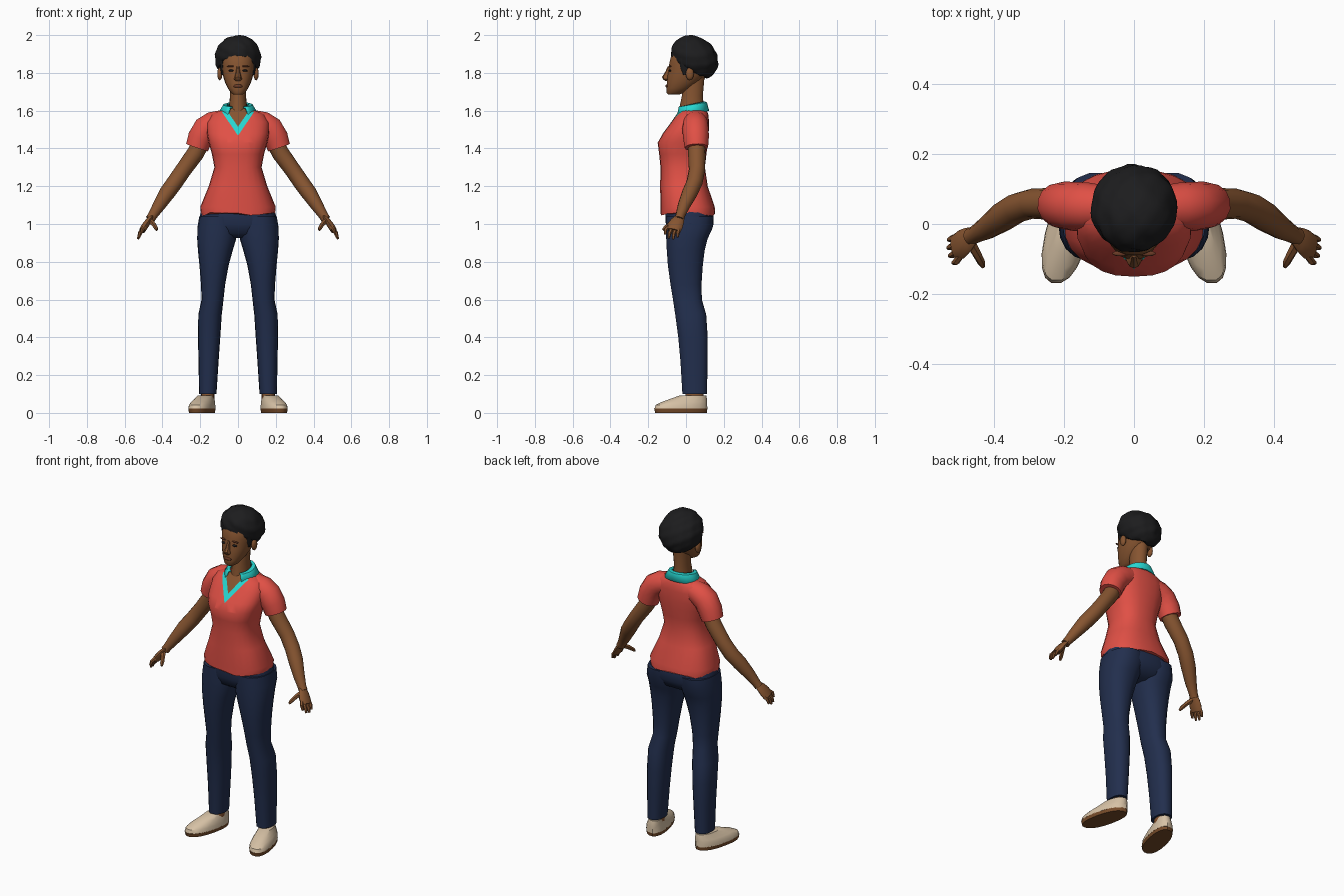
import bpy, bmesh, math, random
from mathutils import Vector

cube = bpy.data.objects.get("Cube")
if cube:
    bpy.data.objects.remove(cube, do_unlink=True)
random.seed(4)


def material(name, rgb):
    m = bpy.data.materials.new(name)
    m.use_nodes = True
    m.diffuse_color = (*rgb, 1)
    m.node_tree.nodes["Principled BSDF"].inputs["Base Color"].default_value = (*rgb, 1)
    return m


SKIN = material("brown skin", (0.24, 0.09, 0.03))
LIP = material("dark lip", (0.15, 0.045, 0.02))
HAIR = material("black hair", (0.012, 0.012, 0.013))
RED = material("red shirt", (0.75, 0.08, 0.06))
CYAN = material("cyan trim", (0.02, 0.68, 0.64))
NAVY = material("navy trousers", (0.016, 0.028, 0.075))
CREAM = material("cream shoe", (0.68, 0.54, 0.38))
SOLE = material("brown sole", (0.18, 0.07, 0.022))


def finish(name, bm, *mats, angle=40):
    bmesh.ops.recalc_face_normals(bm, faces=bm.faces)
    me = bpy.data.meshes.new(name)
    bm.to_mesh(me)
    bm.free()
    ob = bpy.data.objects.new(name, me)
    bpy.context.collection.objects.link(ob)
    for m in mats:
        me.materials.append(m)
    bpy.ops.object.select_all(action="DESELECT")
    ob.select_set(True)
    bpy.context.view_layer.objects.active = ob
    bpy.ops.object.shade_smooth_by_angle(angle=math.radians(angle))
    return ob


def skin_rings(rings, closed=True):
    """Bridge a list of point rings into a mesh, capped when closed."""
    bm = bmesh.new()
    vs = [[bm.verts.new(p) for p in r] for r in rings]
    n = len(vs[0])
    for a, b in zip(vs, vs[1:]):
        for i in range(n if closed else n - 1):
            j = (i + 1) % n
            bm.faces.new((a[i], a[j], b[j], b[i]))
    if closed:
        bm.faces.new(vs[0])
        bm.faces.new(vs[-1])
    return bm


def power(v, e):
    return math.copysign(abs(v) ** (2 / e), v)


def loft(rings, n=18, e=2.0, s=1, shear=0):
    """Level rings: centre x, height, half width, front y, back y."""
    out = []
    for cx, z, hw, yf, yb in rings:
        ring = []
        for i in range(n):
            a = math.tau * i / n
            y = (yf + yb) / 2 + (yb - yf) / 2 * power(math.sin(a), e)
            ring.append((s * (cx + hw * power(math.cos(a), e) + shear * y), y, z))
        out.append(ring)
    return skin_rings(out)


def tube(path, n=10, s=1, flat=1.0):
    """Round limb along points (x, y, z, radius)."""
    pts = [Vector(p[:3]) for p in path]
    out = []
    for i, p in enumerate(pts):
        t = (pts[min(i + 1, len(pts) - 1)] - pts[max(i - 1, 0)]).normalized()
        u = (Vector((0, 1, 0)) - t * t.y).normalized()
        v = t.cross(u)
        r = path[i][3]
        ring = [p + r * (math.cos(math.tau * k / n) * u + flat * math.sin(math.tau * k / n) * v)
                for k in range(n)]
        out.append([(s * q.x, q.y, q.z) for q in ring])
    return skin_rings(out)


def ball(centre, size, sub=2):
    bm = bmesh.new()
    bmesh.ops.create_icosphere(bm, subdivisions=sub, radius=1)
    for v in bm.verts:
        v.co = Vector(c + d * k for c, d, k in zip(centre, v.co, size))
    return bm


# Shirt body with a V neck cut into its front
bm = loft([(0, 1.05, .195, -.135, .155), (0, 1.09, .2, -.135, .152), (0, 1.2, .155, -.137, .115),
           (0, 1.3, .125, -.135, .1), (0, 1.37, .138, -.142, .108), (0, 1.43, .155, -.15, .116),
           (0, 1.48, .165, -.122, .12), (0, 1.54, .165, -.078, .122), (0, 1.58, .14, -.05, .118),
           (0, 1.605, .085, -.03, .108), (0, 1.62, .05, -.02, .09)], n=24, e=2.5)
SLOPE, OUTER, INNER = .68, 1.468, 1.515
for s in (1, -1):
    for tip in (OUTER, INNER):
        faces = [f for f in bm.faces if f.calc_center_median().y < -.02
                 and f.calc_center_median().z > 1.44]
        geom = faces + list({e for f in faces for e in f.edges}) + list({v for f in faces for v in f.verts})
        bmesh.ops.bisect_plane(bm, geom=geom, plane_co=(0, 0, tip), plane_no=(s, 0, -SLOPE))
for f in bm.faces:
    c = f.calc_center_median()
    if c.y < -.015:
        f.material_index = 2 if abs(c.x) < SLOPE * (c.z - INNER) else \
            1 if abs(c.x) < SLOPE * (c.z - OUTER) else 0
for v in bm.verts:  # uneven hem
    if v.co.z < 1.06:
        v.co.z += random.uniform(-.008, .012)
finish("shirt_body", bm, RED, CYAN, SKIN)

# Folded collar, open at the throat
rows = [[], [], []]
for i in range(21):
    a = math.radians(-148 + 296 * i / 20)
    back = (1 + math.cos(a)) / 2
    for row, rx, ry, lo, hi in ((rows[0], .056, .066, 1.615, 1.645), (rows[1], .075, .077, 1.615, 1.64),
                                (rows[2], .103, .088, 1.565, 1.598)):
        row.append((rx * math.sin(a), .03 + ry * math.cos(a), lo + (hi - lo) * back))
collar = finish("collar", skin_rings(rows, closed=False), CYAN)
mod = collar.modifiers.new("thickness", "SOLIDIFY")
mod.thickness = .01
mod.offset = 0

# Neck and head
finish("neck", loft([(0, 1.54, .055, -.04, .1), (0, 1.62, .048, -.035, .095),
                     (0, 1.68, .042, -.022, .09), (0, 1.79, .048, -.02, .1)]), SKIN)
finish("head", loft([(0, 1.685, .024, -.095, -.035), (0, 1.695, .038, -.103, -.01), (0, 1.72, .055, -.103, .03),
                     (0, 1.75, .069, -.103, .07), (0, 1.79, .081, -.098, .105), (0, 1.82, .086, -.092, .12),
                     (0, 1.85, .09, -.09, .125), (0, 1.89, .09, -.08, .125), (0, 1.94, .07, -.05, .11)], e=2.2), SKIN)
finish("nose", loft([(0, 1.757, .012, -.11, -.09), (0, 1.767, .022, -.122, -.085), (0, 1.778, .018, -.127, -.085),
                     (0, 1.805, .011, -.11, -.08), (0, 1.835, .008, -.096, -.07)], n=8), SKIN)
finish("lips", ball((0, -.101, 1.73), (.026, .009, .009)), LIP)

# Hair cap: lumpy ellipsoid with a hairline rising towards the forehead
bm = ball((0, 0, 0), (1, 1, 1), 4)
for v in bm.verts:
    d = v.co.copy()
    lump = 1 + .022 * math.sin(11 * d.x + 2) * math.sin(9 * d.y) + .02 * math.sin(13 * d.z + 7 * d.x)
    x, y, z = .122 * d.x * lump, .045 + .122 * d.y * lump, 1.88 + .118 * d.z * lump
    y += (1.88 - z) * .2
    z = max(z, 1.835 - .6 * y + .008 * math.sin(60 * x))
    v.co = (x, y, z)
finish("hair", bm, HAIR)

# Hips under the shirt
finish("hips", loft([(0, 1.12, .18, -.1, .12), (0, 1.07, .195, -.112, .146), (0, 1.0, .212, -.108, .148),
                     (0, .95, .19, -.09, .12), (0, .925, .09, -.05, .07)], n=22, e=2.4), NAVY)

FINGERS = [(-.108, .945, .515), (-.088, .925, .525), (-.065, .92, .53), (-.042, .93, .528)]
for side, s in (("left", 1), ("right", -1)):
    # Face details
    finish(side + "_ear", ball((s * .096, .02, 1.795), (.014, .022, .035)), SKIN)
    finish(side + "_eye", ball((s * .036, -.084, 1.812), (.016, .008, .006)), HAIR)
    finish(side + "_brow", ball((s * .038, -.084, 1.835), (.024, .008, .004)), LIP)
    finish(side + "_sideburn", loft([(.078, 1.79, .01, -.015, .0), (.082, 1.83, .013, -.03, .02),
                                     (.084, 1.88, .016, -.04, .05)], n=8, s=s), HAIR)

    # Sleeve, arm and hand
    finish(side + "_sleeve", tube([(.08, .05, 1.545, .06), (.13, .05, 1.53, .068), (.17, .05, 1.505, .07),
                                   (.2, .053, 1.455, .068), (.217, .055, 1.405, .062)], n=14, s=s), RED)
    finish(side + "_arm", tube([(.19, .055, 1.44, .045), (.225, .057, 1.375, .046), (.29, .058, 1.285, .043),
                                (.335, .045, 1.22, .043), (.375, .02, 1.165, .042), (.42, -.012, 1.095, .033),
                                (.452, -.03, 1.045, .025), (.465, -.036, 1.025, .025)], n=12, s=s), SKIN)
    finish(side + "_palm", tube([(.455, -.03, 1.04, .024), (.475, -.045, 1.015, .036), (.492, -.058, .99, .042),
                                 (.508, -.066, .965, .038)], n=10, s=s, flat=.45), SKIN)
    for k, (fy, fz, fx) in enumerate(FINGERS):
        finish(f"{side}_finger_{k + 1}", tube([(.495, -.09 + .019 * k, .985, .011), (fx - .008, fy, fz + .025, .01),
                                               (fx, fy - .003, fz, .006)], n=6, s=s), SKIN)
    finish(side + "_thumb", tube([(.468, -.05, 1.02, .016), (.448, -.085, 1.0, .013),
                                  (.435, -.11, .98, .011), (.43, -.122, .968, .006)], n=6, s=s), SKIN)

    # Trouser leg
    finish(side + "_leg", loft([(.105, 1.04, .1, -.108, .147), (.108, .98, .107, -.108, .143),
                                (.113, .92, .103, -.106, .115), (.12, .86, .092, -.103, .1),
                                (.127, .78, .077, -.097, .09), (.132, .68, .064, -.083, .083),
                                (.135, .6, .058, -.07, .085), (.148, .52, .062, -.058, .108),
                                (.153, .4, .059, -.042, .116), (.156, .27, .053, -.03, .115),
                                (.16, .1, .046, -.02, .112)], e=2.3, s=s), NAVY)

    # Ankle and shoe, toes turned outwards
    finish(side + "_ankle", loft([(.16, .04, .036, -.01, .1), (.16, .13, .034, .0, .09)], s=s), SKIN)
    finish(side + "_sole", loft([(.185, 0, .06, -.165, .112), (.185, .022, .063, -.17, .115)],
                                e=2.3, s=s, shear=-.22), SOLE)
    finish(side + "_shoe", loft([(.185, .02, .063, -.169, .115), (.185, .042, .061, -.162, .114),
                                 (.183, .058, .055, -.13, .113), (.18, .074, .047, -.085, .112),
                                 (.178, .092, .04, -.035, .108)], e=2.3, s=s, shear=-.22), CREAM)
